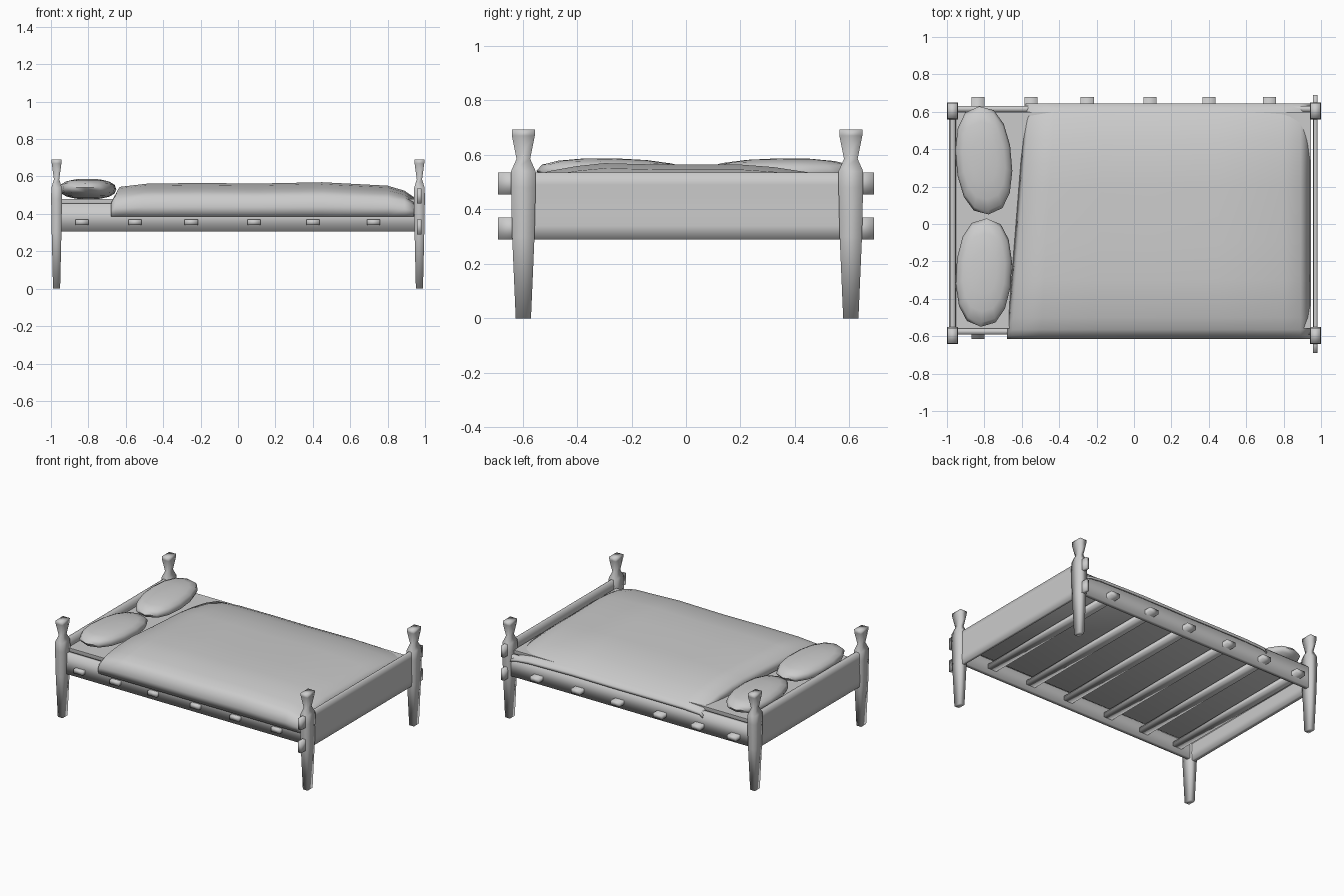
import bpy
import bmesh
from math import radians, copysign

cube = bpy.data.objects.get("Cube")
if cube:
    bpy.data.objects.remove(cube, do_unlink=True)

grey = bpy.data.materials.new("plain_grey")
grey.use_nodes = True
grey.diffuse_color = (0.6, 0.6, 0.6, 1)
grey.node_tree.nodes["Principled BSDF"].inputs["Base Color"].default_value = (0.6, 0.6, 0.6, 1)


def finish(name, bm, angle):
    """Turn a bmesh into a shaded, coloured object."""
    mesh = bpy.data.meshes.new(name)
    bm.to_mesh(mesh)
    bm.free()
    mesh.materials.append(grey)
    obj = bpy.data.objects.new(name, mesh)
    bpy.context.collection.objects.link(obj)
    bpy.ops.object.select_all(action="DESELECT")
    obj.select_set(True)
    bpy.context.view_layer.objects.active = obj
    bpy.ops.object.shade_smooth_by_angle(angle=radians(angle))
    return obj


def loft(name, rings, angle=120, caps=True):
    """Skin a list of closed rings and, if wanted, cap both ends."""
    bm = bmesh.new()
    loops = [[bm.verts.new(p) for p in ring] for ring in rings]
    n = len(loops[0])
    for a, b in zip(loops, loops[1:]):
        for i in range(n):
            j = (i + 1) % n
            bm.faces.new((a[i], a[j], b[j], b[i]))
    if caps:
        bm.faces.new(loops[0])
        bm.faces.new(loops[-1])
    bmesh.ops.recalc_face_normals(bm, faces=bm.faces)
    return finish(name, bm, angle)


def rect(cx, cy, a, b, z):
    """Level rectangle with half sizes a and b."""
    return [(cx - a, cy - b, z), (cx + a, cy - b, z), (cx + a, cy + b, z), (cx - a, cy + b, z)]


def box(name, x0, x1, y0, y1, z0, z1):
    size = ((x0 + x1) / 2, (y0 + y1) / 2, (x1 - x0) / 2, (y1 - y0) / 2)
    return loft(name, [rect(*size, z) for z in (z0, z1)])


def symmetric(half):
    """Close a half profile of (offset, z) by mirroring the offset."""
    return half + [(-a, z) for a, z in reversed(half)]


FRONT_Y, BACK_Y, END_X = -0.597, 0.605, 0.97

# Posts: square, tapered legs with a neck and flared top
post_profile = [(0, 0.019, 0.028), (0.3, 0.026, 0.041), (0.48, 0.029, 0.045),
                (0.54, 0.028, 0.045), (0.585, 0.014, 0.025),
                (0.67, 0.026, 0.042), (0.692, 0.027, 0.042)]
for end, cx in (("head", -END_X), ("foot", END_X)):
    for side, cy in (("front", FRONT_Y), ("back", BACK_Y)):
        loft(f"{end}_{side}_post", [rect(cx, cy, a, b, z) for z, a, b in post_profile])

# Headboard and footboard: gently moulded planks, ends buried in the posts
moulding = [(0.8, 0.29), (1, 0.34), (0.95, 0.41), (0.8, 0.45), (1, 0.49), (0.8, 0.535)]
for name, cx, half in (("headboard", -END_X, 0.018), ("footboard", END_X, 0.012)):
    board = symmetric([(k * half, z) for k, z in moulding])
    loft(name, [[(cx + a, y, z) for a, z in board] for y in (FRONT_Y, BACK_Y)], caps=False)

# Footboard tenons poking out through the posts
for side, y0, y1 in (("front", -0.69, FRONT_Y), ("back", BACK_Y, 0.69)):
    for level, z0, z1 in (("lower", 0.29, 0.37), ("upper", 0.455, 0.535)):
        box(f"{side}_{level}_tenon", 0.958, 0.982, y0, y1, z0, z1)

# Side rails, ends buried in the posts
rail = symmetric([(0.015, 0.305), (0.015, 0.455)])
for name, cy in (("front_rail", -0.575), ("back_rail", 0.615)):
    loft(name, [[(x, cy + a, z) for a, z in rail] for x in (-0.96, 0.96)], caps=False)

# Slats running through both rails
for i, x in enumerate((-0.835, -0.55, -0.25, 0.085, 0.4, 0.725)):
    box(f"slat_{i + 1}", x - 0.035, x + 0.035, -0.615, 0.68, 0.34, 0.37)

# Mattress with a softened lower edge
loft("mattress", [rect(-0.005, 0.02, 0.95 - inset, 0.58 - inset, z)
                  for inset, z in ((0.04, 0.385), (0, 0.41), (0, 0.48))], 60)

# Blanket: domed sheet, hanging at the front and sloping onto the back rail
spine = [(-0.68, 0.487), (-0.655, 0.54), (-0.5, 0.557), (-0.2, 0.56), (0.1, 0.557),
         (0.45, 0.564), (0.8, 0.546), (0.89, 0.52), (0.94, 0.487)]
drape = [(-0.606, 0), (-0.614, 0.3), (-0.6, 0.62), (-0.565, 0.76), (-0.5, 0.87),
         (-0.4, 0.97), (-0.3, 1.03), (-0.1, 1), (0.2, 1), (0.32, 0.95),
         (0.45, 0.84), (0.55, 0.68), (0.61, 0.53), (0.642, 0.43), (0.645, 0.32)]
bm = bmesh.new()
grid = []
for x, top in spine:
    fade = max(0, (0.1 - x) / 0.78)
    grid.append([bm.verts.new((x + 0.1 * fade * (y + 0.61) / 1.26, y,
                               0.385 + (top - 0.385) * f)) for y, f in drape])
for a, b in zip(grid, grid[1:]):
    for j in range(len(drape) - 1):
        bm.faces.new((a[j], b[j], b[j + 1], a[j + 1]))
blanket = finish("blanket", bm, 60)
thick = blanket.modifiers.new("thickness", "SOLIDIFY")
thick.thickness = 0.01
thick.offset = -1

# Pillows: plump, blunt-sided cushions, raised a little at the outer ends
for name, cy, turn, lift in (("back_pillow", 0.34, 5, 1), ("front_pillow", -0.26, -3, -1.5)):
    bm = bmesh.new()
    bmesh.ops.create_uvsphere(bm, u_segments=14, v_segments=8, radius=1)
    for v in bm.verts:
        v.co.x, v.co.y, v.co.z = (copysign(abs(c) ** p, c) * s for c, p, s in
                                  zip(v.co, (0.8, 0.95, 0.85), (0.15, 0.29, 0.054)))
    pillow = finish(name, bm, 60)
    pillow.location = (-0.803, cy, 0.533)
    pillow.rotation_euler = (radians(lift), 0, radians(turn))
